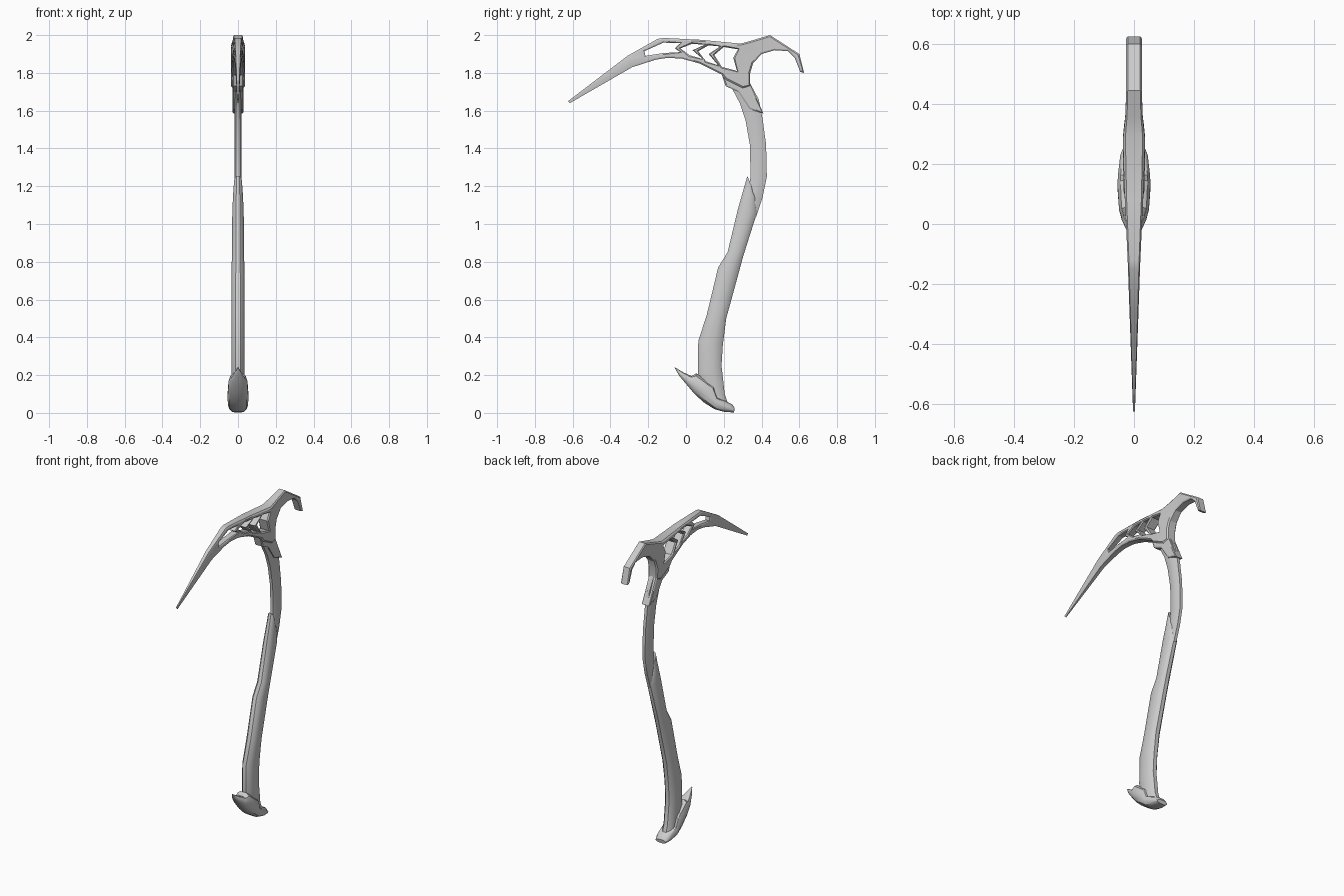
import bpy, bmesh
from math import sin, cos, tau
from mathutils import Matrix, Vector


def finish(bm, name, angle):
    bmesh.ops.recalc_face_normals(bm, faces=bm.faces[:])
    me = bpy.data.meshes.new(name)
    bm.to_mesh(me)
    bm.free()
    ob = bpy.data.objects.new(name, me)
    bpy.context.collection.objects.link(ob)
    bpy.ops.object.select_all(action='DESELECT')
    ob.select_set(True)
    bpy.context.view_layer.objects.active = ob
    bpy.ops.object.shade_smooth_by_angle(angle=angle)
    return ob


def plate(name, loops, width, inset, edge):
    """Chamfered plate from (y, z) loops; width(y) is the half thickness."""
    bm = bmesh.new()
    for loop in loops:
        vs = [bm.verts.new((0, y, z)) for y, z in loop]
        for a, b in zip(vs, vs[1:] + vs[:1]):
            bm.edges.new((a, b))
    bmesh.ops.triangle_fill(bm, edges=bm.edges[:], use_beauty=True, normal=(1, 0, 0))
    bmesh.ops.inset_region(bm, faces=bm.faces[:], thickness=inset,
                           use_boundary=True, use_even_offset=False)
    for v in bm.verts:
        v.co.x = width(v.co.y) * (edge if v.is_boundary else 1)
    rim = [e for e in bm.edges if e.is_boundary]
    new = bmesh.ops.extrude_edge_only(bm, edges=rim)['geom']
    for v in new:
        if isinstance(v, bmesh.types.BMVert):
            v.co.x = 0
    bmesh.ops.mirror(bm, geom=bm.verts[:] + bm.edges[:] + bm.faces[:],
                     matrix=Matrix.Identity(4), merge_dist=1e-4, axis='X')
    return finish(bm, name, 0.4)


def loft(name, sections, n, power=0.8, angle=0.6):
    """Tube through tilted rings: (front y, z, back y, z, half width)."""
    bm = bmesh.new()
    rings = []
    for fy, fz, by, bz, w in sections:
        f, b = Vector((0, fy, fz)), Vector((0, by, bz))
        ring = []
        for i in range(n):
            c, s = cos(tau * (i + .5) / n), sin(tau * (i + .5) / n)
            c /= cos(tau * .5 / n)
            s = (abs(s) ** power) * (1 if s > 0 else -1)
            p = (f + b) / 2 + (b - f) / 2 * c
            p.x = w * s
            ring.append(bm.verts.new(p))
        rings.append(ring)
    for r, q in zip(rings, rings[1:]):
        for i in range(n):
            j = (i + 1) % n
            bm.faces.new((r[i], r[j], q[j], q[i]))
    bm.faces.new(rings[0])
    bm.faces.new(rings[-1])
    return finish(bm, name, angle)


def head_width(y):
    keys = [(-.63, .003), (-.04, .024), (.18, .036), (.31, .036), (.38, .026), (.7, .026)]
    for (a, wa), (b, wb) in zip(keys, keys[1:]):
        if y <= b:
            return wa + (wb - wa) * (y - a) / (b - a)
    return keys[-1][1]


# Head: pick, slotted bridge and rear hook in one outline
head = [(-.625, 1.65), (-.31, 1.89), (-.15, 1.98), (-.12, 1.985), (.08, 1.975), (.29, 1.955),
        (.36, 1.975), (.445, 2.0), (.60, 1.90), (.625, 1.80), (.605, 1.805), (.575, 1.88),
        (.54, 1.915), (.47, 1.92), (.40, 1.90), (.355, 1.85), (.34, 1.80), (.34, 1.73),
        (.30, 1.72), (.21, 1.765), (.19, 1.79), (.07, 1.85), (-.02, 1.875), (-.095, 1.88),
        (-.16, 1.87), (-.285, 1.83), (-.615, 1.64)]
slots = [
    [(-.22, 1.915), (-.12, 1.96), (-.03, 1.957), (-.06, 1.93), (-.03, 1.91), (-.12, 1.905), (-.215, 1.89)],
    [(-.03, 1.93), (.03, 1.953), (.10, 1.95), (.035, 1.92), (.09, 1.873), (.02, 1.893)],
    [(.065, 1.915), (.12, 1.946), (.18, 1.94), (.12, 1.90), (.17, 1.84), (.105, 1.862)],
    [(.15, 1.895), (.20, 1.937), (.275, 1.925), (.25, 1.88), (.27, 1.81), (.19, 1.832)]]
plate("head", [head] + slots, head_width, .008, .8)

# Collar joining head to shaft
plate("collar", [[(.19, 1.79), (.30, 1.79), (.34, 1.74), (.41, 1.585), (.335, 1.61),
                  (.275, 1.70), (.21, 1.73)]], lambda y: .028, .008, .85)

# Curved upper shaft
loft("shaft", [(.22, 1.76, .32, 1.78, .02), (.285, 1.64, .385, 1.66, .02),
               (.315, 1.55, .405, 1.56, .02), (.338, 1.42, .424, 1.42, .02),
               (.342, 1.25, .428, 1.25, .02), (.325, 1.16, .405, 1.14, .02),
               (.29, 1.06, .372, 1.04, .02)], 8)

# Grip with slanted top edge
loft("grip", [(.325, 1.255, .35, 1.19, .021), (.305, 1.185, .375, 1.13, .026),
              (.275, 1.08, .376, 1.06, .031), (.22, .85, .303, .83, .033),
              (.17, .77, .28, .745, .035), (.11, .52, .213, .50, .036),
              (.065, .38, .195, .36, .036), (.063, .20, .188, .25, .036),
              (.07, .14, .205, .10, .036), (.12, .07, .225, .04, .034)], 12)

# Boat-shaped pommel with pointed front
loft("pommel", [(-.06, .242, -.058, .235, .003), (-.015, .215, -.035, .195, .022),
                (.03, .195, .005, .148, .042), (.055, .21, .045, .10, .051),
                (.15, .14, .095, .055, .056), (.165, .085, .15, .02, .055),
                (.245, .045, .20, .006, .047), (.258, .025, .254, .002, .036)], 12, .6)
